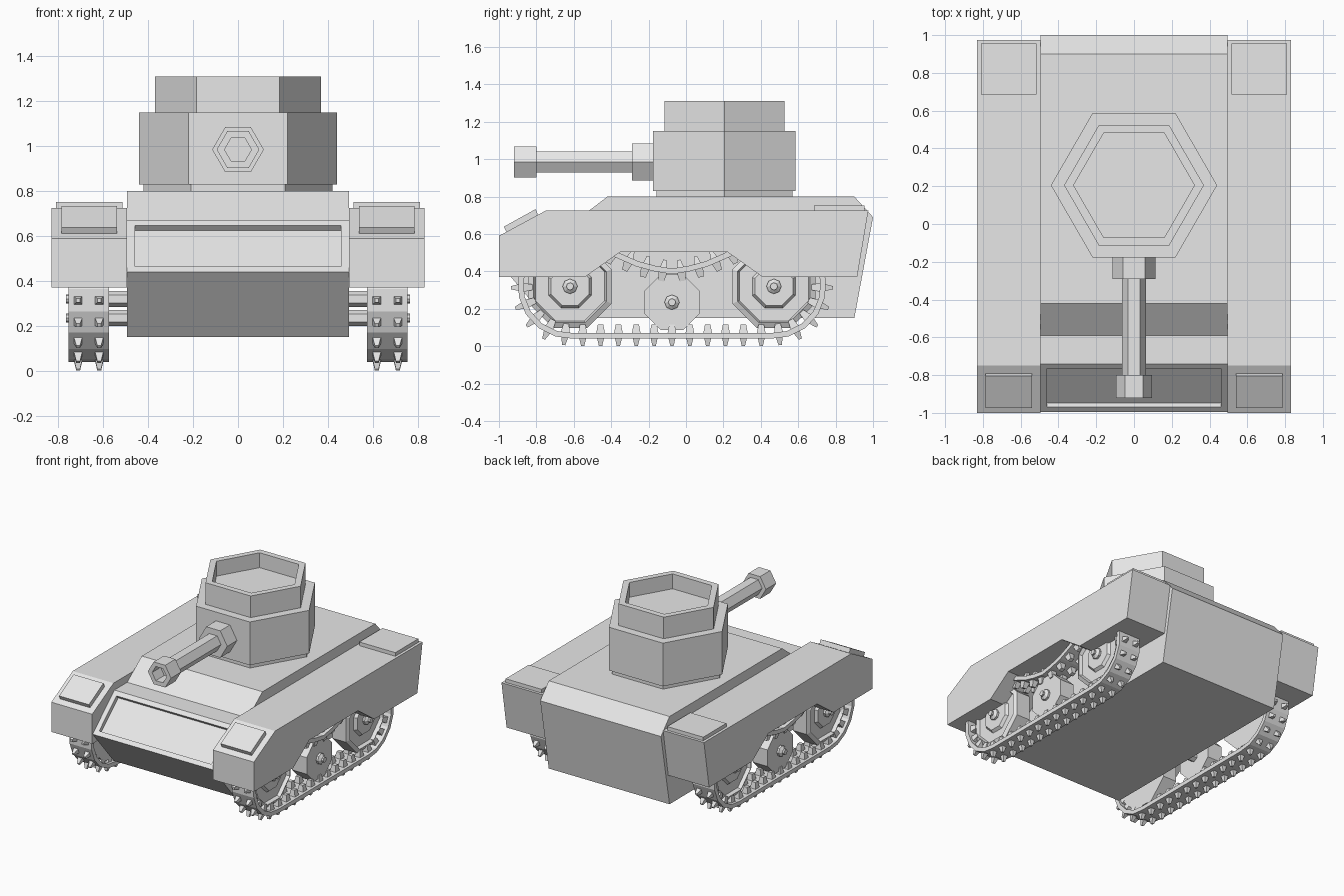
import bpy, bmesh, math
from mathutils import Matrix, Vector

old = bpy.data.objects.get("Cube")
if old:
    bpy.data.objects.remove(old, do_unlink=True)

grey = bpy.data.materials.new("plain_grey")
grey.use_nodes = True
grey.diffuse_color = (0.8, 0.8, 0.8, 1)
grey.node_tree.nodes["Principled BSDF"].inputs["Base Color"].default_value = (0.8, 0.8, 0.8, 1)


def finish(bm, name, mirrored=False):
    """Turn a bmesh into a flat shaded object, optionally mirrored over x."""
    bmesh.ops.recalc_face_normals(bm, faces=bm.faces)
    mesh = bpy.data.meshes.new(name)
    bm.to_mesh(mesh)
    bm.free()
    mesh.materials.append(grey)
    obj = bpy.data.objects.new(name, mesh)
    bpy.context.collection.objects.link(obj)
    if mirrored:
        mod = obj.modifiers.new("Mirror", "MIRROR")
        mod.use_mirror_merge = False
    return obj


def add_prism(bm, profile, x0, x1):
    """Extrude a (y, z) profile along x."""
    a, b = [[bm.verts.new((x, y, z)) for y, z in profile] for x in (x0, x1)]
    bm.faces.new(a)
    bm.faces.new(b[::-1])
    n = len(profile)
    return [bm.faces.new((a[i], b[i], b[(i + 1) % n], a[(i + 1) % n])) for i in range(n)]


def prism(name, profile, x0, x1, mirrored=True):
    bm = bmesh.new()
    add_prism(bm, profile, x0, x1)
    return finish(bm, name, mirrored)


def add_lathe(bm, profile, sides, matrix, phase=0.0):
    """Revolve a (radius, height) profile with few sides around the matrix z axis."""
    rings = []
    for r, h in profile:
        angles = [phase + math.tau * i / sides for i in range(sides)]
        rings.append([bm.verts.new(matrix @ Vector((r * math.cos(t), r * math.sin(t), h)))
                      for t in angles])
    for a, b in zip(rings, rings[1:]):
        for i in range(sides):
            j = (i + 1) % sides
            bm.faces.new((a[i], a[j], b[j], b[i]))
    bm.faces.new(rings[0])
    bm.faces.new(rings[-1])


def lathe(name, profile, sides, matrix, phase=0.0, mirrored=False):
    bm = bmesh.new()
    add_lathe(bm, profile, sides, matrix, phase)
    return finish(bm, name, mirrored)


# Hull with a recessed panel in the sloped front plate
hull_profile = [(-0.75, 0.15), (-0.995, 0.44), (-0.74, 0.67), (-0.59, 0.67),
                (-0.42, 0.80), (0.90, 0.80), (1.0, 0.69), (0.90, 0.15)]
bm = bmesh.new()
front = add_prism(bm, hull_profile, -0.495, 0.495)[1]
bmesh.ops.recalc_face_normals(bm, faces=bm.faces)
bmesh.ops.inset_individual(bm, faces=[front], thickness=0.05)
inward = front.normal * -0.03
panel = bmesh.ops.extrude_discrete_faces(bm, faces=[front])["faces"][0]
bmesh.ops.translate(bm, verts=panel.verts, vec=inward)
finish(bm, "hull")

# Fenders with a cut-out over the middle wheel, and their plates
prism("fender", [(-1.0, 0.37), (-1.0, 0.59), (-0.75, 0.725), (0.975, 0.725), (0.915, 0.37),
                 (0.41, 0.37), (0.22, 0.505), (-0.35, 0.505), (-0.54, 0.37)], 0.495, 0.83)
prism("front_fender_plate", [(-0.96, 0.61), (-0.974, 0.639), (-0.804, 0.733), (-0.79, 0.70)],
      0.54, 0.785)
prism("rear_fender_plate", [(0.685, 0.72), (0.685, 0.752), (0.955, 0.752), (0.955, 0.72)],
      0.515, 0.81)

# Hexagonal turret with a sunken roof
turret_at = Matrix.Translation((0, 0.205, 0))
lathe("turret_ring", [(0.42, 0.79), (0.42, 0.835)], 6, turret_at)
lathe("turret_body", [(0.44, 0.83), (0.44, 1.15)], 6, turret_at)
lathe("turret_cupola", [(0.37, 1.15), (0.37, 1.31), (0.32, 1.31), (0.32, 1.20)], 6, turret_at)

# Gun, pointing to the front
gun_at = Matrix.Translation((0, 0, 0.985)) @ Matrix.Rotation(math.pi / 2, 4, "X")
lathe("gun_mantlet", [(0.115, 0.17), (0.115, 0.29)], 6, gun_at)
lathe("gun_barrel", [(0.064, 0.28), (0.064, 0.81)], 6, gun_at)
lathe("gun_muzzle", [(0.095, 0.80), (0.095, 0.92), (0.06, 0.92), (0.06, 0.82)], 6, gun_at)

# Wheels, hubs and axles
MID = -0.075
REACH = 0.545


def wheel(name, y, z, profile):
    at = Matrix.Translation((0, y, z)) @ Matrix.Rotation(math.pi / 2, 4, "Y")
    lathe(name, profile, 8, at, math.pi / 8, True)
    lathe(name + "_axle", [(0.036, 0.48), (0.036, 0.62)], 6, at, 0, True)
    lathe(name + "_hub", [(0.04, 0.70), (0.04, 0.735), (0.02, 0.75), (0.02, 0.765)],
          8, at, 0, True)


big = [(0.24, 0.60), (0.24, 0.71), (0.21, 0.725), (0.20, 0.70), (0.125, 0.70),
       (0.11, 0.72)]
wheel("front_wheel", MID - REACH, 0.32, big)
wheel("rear_wheel", MID + REACH, 0.32, big)
wheel("middle_wheel", MID, 0.235, [(0.16, 0.60), (0.16, 0.72)])

# Track centre line: flat bottom, round ends, sagging top
half = [(0, 0.055)]
for deg in range(-90, 101, 10):
    t = math.radians(deg)
    half.append((REACH + 0.265 * math.cos(t), 0.32 + 0.265 * math.sin(t)))
half += [(0.30, 0.49), (0.15, 0.425), (0, 0.40)]
path = [Vector((0, MID + d, z)) for d, z in half]
path += [Vector((0, MID - d, z)) for d, z in half[-2::-1]]
length = sum((b - a).length for a, b in zip(path, path[1:]))
links = round(length / 0.0955)
step = length / links


def along(s):
    """Point at a distance along the closed track path."""
    s %= length
    for a, b in zip(path, path[1:]):
        seg = (b - a).length
        if s <= seg:
            return a.lerp(b, s / seg)
        s -= seg
    return path[-1].copy()


def frame(s):
    """Point, direction and outward normal on the track."""
    tangent = (along(s + step / 2) - along(s - step / 2)).normalized()
    return along(s), tangent, Vector((0, tangent.z, -tangent.y))


# Track band
bm = bmesh.new()
joints = []
for k in range(links):
    p, t, n = frame((k + 0.5) * step)
    joints.append([bm.verts.new(p + n * o + Vector((x, 0, 0)))
                   for x, o in ((0.575, -0.015), (0.755, -0.015), (0.755, 0.015), (0.575, 0.015))])
for k in range(links):
    a, b = joints[k - 1], joints[k]
    for i in range(4):
        j = (i + 1) % 4
        bm.faces.new((a[i], a[j], b[j], b[i]))
finish(bm, "track_band", True)

# Outer spikes and inner guide teeth, two per link
for name, side, shape in (("track_spikes", 1, [(0.027, 0.01), (0.012, 0.055)]),
                          ("track_guides", -1, [(0.034, 0.01), (0.021, 0.06)])):
    bm = bmesh.new()
    for k in range(links):
        a, t, n = frame((k - 0.5) * step)
        b = along((k + 0.5) * step)
        p, t, n = frame(k * step)
        p = (along((k - 0.5) * step) + b) / 2
        for x in (0.618, 0.712):
            m = Matrix((Vector((1, 0, 0)), t, n * side)).transposed().to_4x4()
            m.translation = p + Vector((x, 0, 0))
            add_lathe(bm, shape, 4, m, math.pi / 4)
    finish(bm, name, True)
